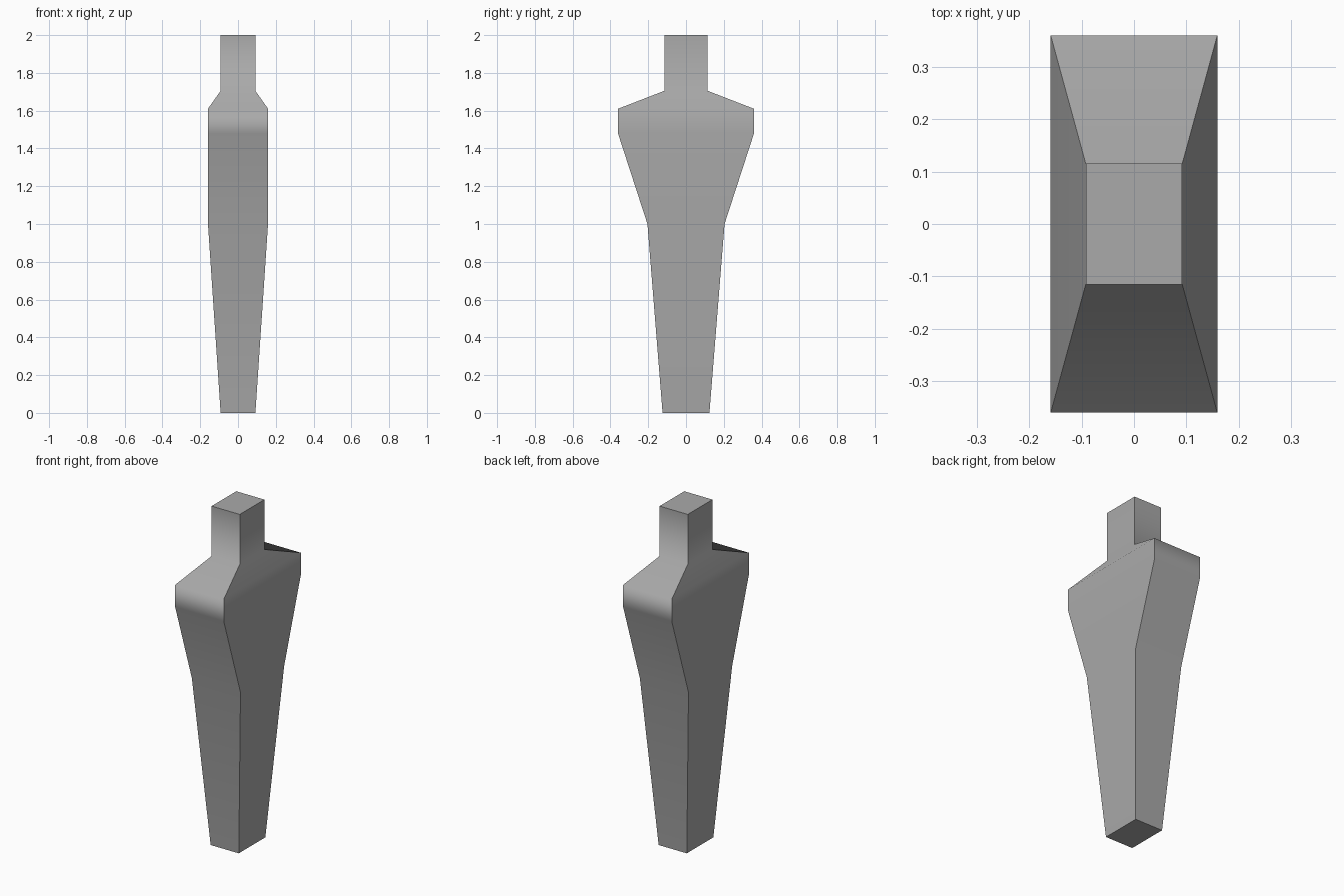
import bpy
import bmesh

cube = bpy.data.objects.get("Cube")
if cube:
    bpy.data.objects.remove(cube, do_unlink=True)

grey = bpy.data.materials.new("plain grey")
grey.use_nodes = True
colour = (0.4, 0.4, 0.4, 1)
grey.diffuse_color = colour
grey.node_tree.nodes["Principled BSDF"].inputs["Base Color"].default_value = colour

# Rectangular sections from foot to neck: height, half width, half depth
SECTIONS = [
    (0.0, 0.092, 0.124),
    (1.0, 0.159, 0.204),
    (1.48, 0.159, 0.36),
    (1.61, 0.159, 0.36),
    (1.705, 0.092, 0.115),
    (2.0, 0.092, 0.115),
]
CORNERS = [(-1, -1), (1, -1), (1, 1), (-1, 1)]


def loft(name, sections, material):
    """Join rectangular sections into a closed solid, smooth along its length."""
    bm = bmesh.new()
    rings = [[bm.verts.new((sx * w, sy * d, z)) for sx, sy in CORNERS]
             for z, w, d in sections]
    for low, high in zip(rings, rings[1:]):
        for i in range(4):
            j = (i + 1) % 4
            bm.faces.new((low[i], low[j], high[j], high[i]))
    caps = [bm.faces.new(rings[0][::-1]), bm.faces.new(rings[-1])]
    for face in bm.faces:
        face.smooth = True
    # Long corner edges and both ends stay crisp
    for edge in bm.edges:
        a, b = edge.verts
        edge.smooth = abs(a.co.z - b.co.z) < 0.001
    for cap in caps:
        for edge in cap.edges:
            edge.smooth = False
    mesh = bpy.data.meshes.new(name)
    bm.to_mesh(mesh)
    bm.free()
    mesh.materials.append(material)
    obj = bpy.data.objects.new(name, mesh)
    bpy.context.collection.objects.link(obj)
    # Broad faces dominate the shading at each bend
    weighted = obj.modifiers.new("Weighted Normals", "WEIGHTED_NORMAL")
    weighted.keep_sharp = True
    return obj


loft("tapered_leg", SECTIONS, grey)
